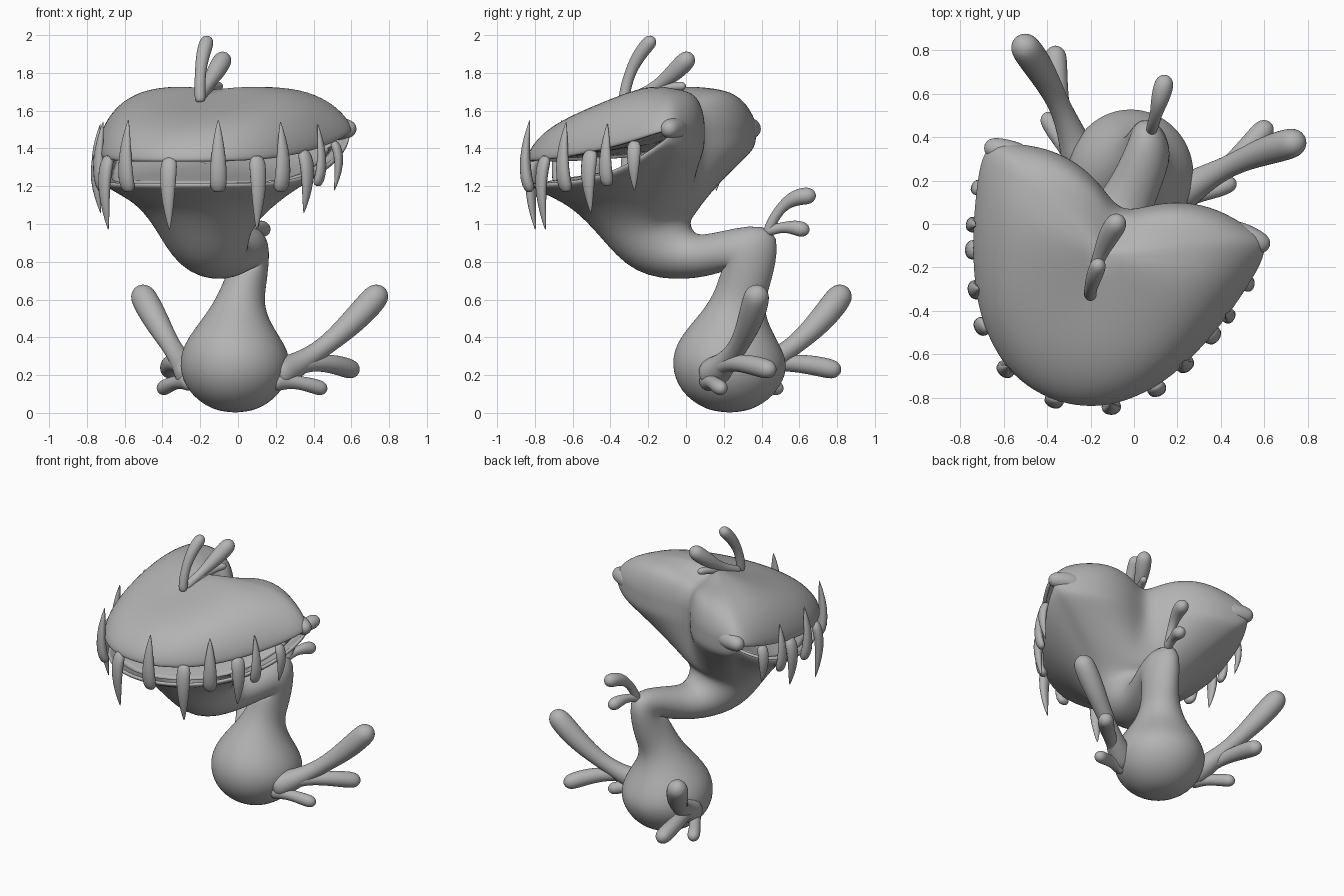
import bpy, bmesh, math
from mathutils import Vector

if "Cube" in bpy.data.objects:
    bpy.data.objects.remove(bpy.data.objects["Cube"])

grey = bpy.data.materials.new("plain grey")
grey.diffuse_color = (0.45, 0.45, 0.45, 1)
grey.use_nodes = True
grey.node_tree.nodes["Principled BSDF"].inputs["Base Color"].default_value = grey.diffuse_color

# Head frame: the head is turned about z, u runs to its right and v to its back
ORIGIN = Vector((-0.03, 0.135, 0))
U, V = Vector((0.942, -0.336, 0)), Vector((0.336, 0.942, 0))


def head(u, v, z):
    return ORIGIN + U * u + V * v + Vector((0, 0, z))


def build(name, rings, start=None, end=None, skip=lambda r, c: False, levels=2, thick=0):
    """Skin a list of closed rings, with optional end points."""
    bm = bmesh.new()
    rows = [[bm.verts.new(p) for p in ring] for ring in rings]
    n = len(rows[0])
    for r in range(len(rows) - 1):
        for c in range(n):
            d = (c + 1) % n
            if not skip(r, c):
                bm.faces.new((rows[r][c], rows[r][d], rows[r + 1][d], rows[r + 1][c]))
    for tip, row in ((start, rows[0]), (end, rows[-1])):
        if tip is not None:
            t = bm.verts.new(tip)
            for c in range(n):
                bm.faces.new((t, row[c], row[(c + 1) % n]))
    bmesh.ops.recalc_face_normals(bm, faces=bm.faces)
    mesh = bpy.data.meshes.new(name)
    bm.to_mesh(mesh)
    bm.free()
    mesh.materials.append(grey)
    mesh.polygons.foreach_set("use_smooth", [True] * len(mesh.polygons))
    ob = bpy.data.objects.new(name, mesh)
    bpy.context.collection.objects.link(ob)
    if thick:
        s = ob.modifiers.new("shell", "SOLIDIFY")
        s.thickness, s.offset = thick, -1
    sub = ob.modifiers.new("smooth", "SUBSURF")
    sub.levels = sub.render_levels = levels
    return ob


def sweep(path, radii, dirs, tangent, squash=None):
    """Rings along a path; the ring directions are carried from bend to bend."""
    pts = [Vector(p) for p in path]
    tangent = Vector(tangent)
    rings = []
    for i, p in enumerate(pts):
        a = (p - pts[i - 1]).normalized() if i else tangent
        b = (pts[i + 1] - p).normalized() if i < len(pts) - 1 else a
        t = (a + b).normalized()
        q = tangent.rotation_difference(t)
        dirs = [q @ d for d in dirs]
        tangent = t
        k = squash[i] if squash else 1
        rings.append([p + Vector((d.x * k, d.y, d.z)) * radii[i] for d in dirs])
    return rings


# Heart-shaped outline of the head: front tip, right side, mouth corner, back cleft
half = [(0, -1.01), (.14, -.99), (.28, -.93), (.43, -.79), (.53, -.62), (.61, -.42),
        (.66, -.23), (.69, -.09), (.68, .01), (.6, .04), (.45, .075), (.3, .07),
        (.16, .02), (.06, -.05), (0, -.07)]
CORNER, LAST = 8, len(half) - 1
outline = half + [(-u, v) for u, v in half[-2:0:-1]]
N = len(outline)


def side(c):
    return min(c, N - c)


def upper_lip(c):
    return 1.33 + .17 * min(1, max(0, outline[c][1] + 1)) ** 2


def lower_lip(c):
    if side(c) > CORNER:
        return 1.42
    return 1.205 + .255 * min(1, max(0, outline[c][1] + 1)) ** 3.2


def crown(u, v):
    z = 1.745 + .33 * min(0, v + .3) - max(0, abs(u) - .35) ** 2
    back = min(1, max(0, (v + .7) / .5))
    return z - .08 * back * math.exp(-(u / .16) ** 2)


# Upper jaw rows, from the crown to the upper lip
rings = []
for s, f in ((.35, .98), (.65, .9), (.85, .75), (.96, .45), (1.0, .16), (1.0, 0)):
    ring = []
    for c, (u, v) in enumerate(outline):
        u, v = u * s, -.3 + (v + .3) * s
        lip = upper_lip(c)
        ring.append(head(u, v, lip + (crown(u, v) - lip) * f))
    rings.append(ring)
LIP = len(rings) - 1

# Lower jaw rows, from the lower lip to the throat
angles = [math.radians(-90 + 180 * c / LAST) for c in range(N)]
for w, g in ((0, 0), (.06, .1), (.28, .28), (.64, .58)):
    ring = []
    for c, (u, v) in enumerate(outline):
        k = (.98 if side(c) <= CORNER else 1) * (1 - w)
        nu, nv = .27 * math.cos(angles[c]), -.36 + .27 * math.sin(angles[c])
        z = lower_lip(c)
        ring.append(head(u * k + nu * w, v * k + nv * w, z + (1.0 - z) * g))
    rings.append(ring)

# Throat, bent neck and stalk: x, y, z, radius, sideways squash
trunk = [(-.17, -.2, 1.0, .265, 1), (-.145, -.14, .88, .21, 1), (-.08, .02, .815, .118, 1.2),
         (.01, .18, .85, .105, 1.1), (.085, .37, .9, .2, .45), (.055, .325, .74, .14, .75),
         (.02, .285, .62, .13, .9), (0, .26, .5, .175, .95)]
# Round bulb at the foot, as circles of a flattened sphere
BULB = Vector((-.015, .23, .26))
for deg in (18, -12, -42, -68):
    a = math.radians(deg)
    trunk.append((BULB.x, BULB.y, BULB.z + .265 * math.sin(a), .315 * math.cos(a), .97))
dirs = [U * math.cos(a) + V * math.sin(a) for a in angles]
rings += sweep([t[:3] for t in trunk], [t[3] for t in trunk], dirs, (0, 0, -1),
               [t[4] for t in trunk])
build("body", rings, head(0, -.3, 1.715), BULB - Vector((0, 0, .26)),
      lambda r, c: r == LIP and min(side(c), side((c + 1) % N)) < CORNER, 2, .025)


def lining(name, lip, lift):
    """Sheet across the inside of the mouth, lifted toward its middle."""
    rows = []
    for s, h in ((.96, 0), (.85, .5), (.5, 1)):
        rows.append([head(u * s, -.35 + (v + .35) * s, 1.33 + (lip(c) - 1.33) * s ** .5 + lift * h)
                     for c, (u, v) in enumerate(outline)])
    build(name, rows, head(0, -.35, 1.33 + lift), levels=1)


lining("palate", upper_lip, .09)
lining("mouth_floor", lambda c: lower_lip(c) + .01, -.02)


def tube(name, path, radii, levels=2, flat=None):
    """Rounded limb with eight sides."""
    pts = [Vector(p) for p in path]
    t = (pts[1] - pts[0]).normalized()
    x = flat if flat else t.orthogonal().normalized()
    y = t.cross(x).normalized()
    k = .7 if flat else 1
    ring = [x * math.cos(a) + y * math.sin(a) * k for a in (math.pi * i / 4 for i in range(8))]
    out = sweep(pts, radii, ring, t)
    end = pts[-1] + (pts[-1] - pts[-2]).normalized() * radii[-1] * .6
    return build(name, out, pts[0] - t * radii[0] * .4, end, levels=levels)


# Mouth corner bumps, drawn out of the cheeks
for sgn, label in ((1, "right"), (-1, "left")):
    tube(label + "_mouth_corner",
         [head(u * sgn, -.005, z) for u, z in ((.5, 1.5), (.58, 1.505), (.64, 1.505), (.68, 1.5))],
         [.07, .07, .06, .045])

# Fangs, alternately hanging from the upper lip and rising from the lower lip: u, v, base z, tip z
fangs = [(0, -1.01, 1.34, .96), (.26, -.95, 1.18, 1.56), (.43, -.8, 1.35, .96),
         (.515, -.65, 1.18, 1.55), (.59, -.48, 1.38, 1.05), (.63, -.37, 1.21, 1.54),
         (.665, -.2, 1.43, 1.17)]
for i, (u, v, z0, z1) in enumerate(fangs):
    out = Vector((u, v + .3)).normalized()
    r = .052 if i < 5 else .042
    for sgn in ((1, -1) if u else (1,)):
        path = []
        for h in (0, .15, .45, .75, .97):
            push = .03 * math.sin(math.pi * h ** .7) - .022
            path.append(head((u + out.x * push) * sgn, v + out.y * push, z0 + (z1 - z0) * h))
        along = U * (-out.y) * sgn + V * out.x
        tube("upper_fang" if i % 2 == 0 else "lower_fang", path,
             [r * .9, r, r * .85, r * .5, r * .08], 1, along)


def finger(name, root, bend, tip, stem, end, mirror=False, flare=0):
    """Leaf finger on a curve from root to tip, with a club-like rounded end."""
    a, b, c = Vector(root), Vector(bend), Vector(tip)
    if mirror:
        a, b, c = (p - U * 2 * (p - BULB).dot(U) for p in (a, b, c))
    path, radii = [], []
    for i in range(8):
        t = i / 7
        path.append(a * (1 - t) ** 2 + b * 2 * t * (1 - t) + c * t * t)
        s = min(1, max(0, (t - .35) / .55))
        radii.append(stem + (end - stem) * s * s * (3 - 2 * s) + flare * (1 - t) ** 3)
    path.append(c + (c - path[-2]).normalized() * end * .5)
    tube(name, path, radii + [end * .7])


# Leaf pair beside the bulb
for mirror, label in ((False, "right_leaf"), (True, "left_leaf")):
    finger(label, (.2, .13, .2), (.47, .31, .31), (.735, .375, .62), .042, .078, mirror, .06)
    finger(label, (.2, .14, .2), (.4, .19, .31), (.6, .435, .23), .036, .058, mirror, .05)
    finger(label, (.2, .12, .17), (.32, .13, .17), (.44, .185, .13), .034, .044, mirror, .03)

# Leaf on the bend of the stalk
finger("heel_leaf", (.08, .43, .95), (.1, .5, 1.15), (.14, .65, 1.15), .03, .05)
finger("heel_leaf", (.08, .43, .96), (.11, .53, 1.0), (.135, .62, .97), .03, .045)

# Leaf on top of the head
finger("crown_leaf", (-.2, -.33, 1.65), (-.21, -.31, 1.84), (-.165, -.19, 1.965), .032, .042)
finger("crown_leaf", (-.2, -.3, 1.66), (-.17, -.13, 1.72), (-.08, .005, 1.87), .032, .056)
finger("crown_leaf", (-.2, -.28, 1.66), (-.15, -.12, 1.73), (-.1, -.02, 1.73), .03, .026)
